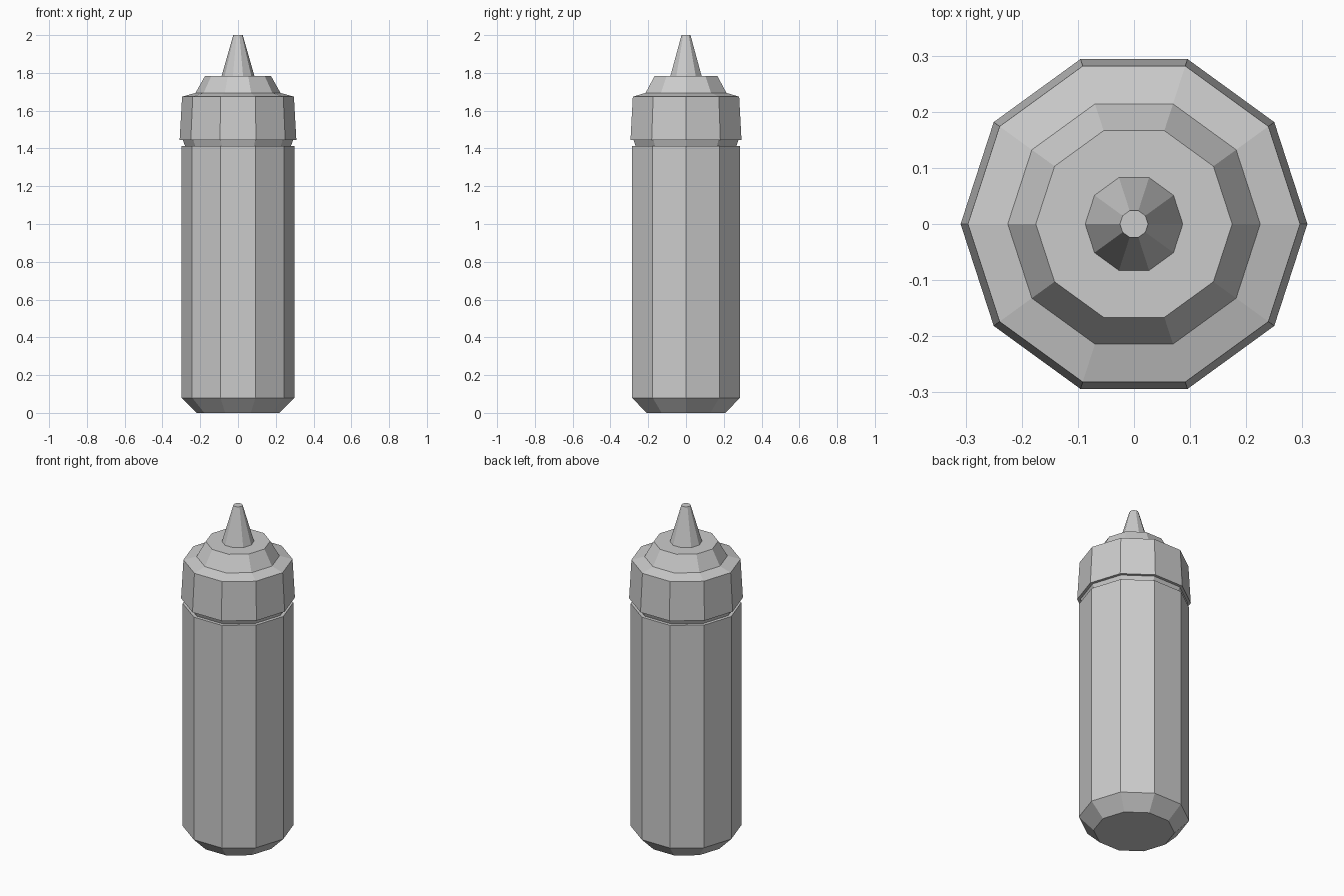
import bpy, bmesh
from math import cos, sin, tau

if "Cube" in bpy.data.objects:
    bpy.data.objects.remove(bpy.data.objects["Cube"])

SIDES = 10


def lathe(name, profile):
    """Closed faceted solid from (radius, height) rings, bottom to top."""
    bm = bmesh.new()
    rings = [[bm.verts.new((r * cos(tau * i / SIDES), r * sin(tau * i / SIDES), z))
              for i in range(SIDES)] for r, z in profile]
    for low, high in zip(rings, rings[1:]):
        for i in range(SIDES):
            j = (i + 1) % SIDES
            bm.faces.new((low[i], low[j], high[j], high[i]))
    bm.faces.new(rings[0][::-1])
    bm.faces.new(rings[-1])
    mesh = bpy.data.meshes.new(name)
    bm.to_mesh(mesh)
    bm.free()
    obj = bpy.data.objects.new(name, mesh)
    bpy.context.collection.objects.link(obj)
    return obj


# Bottle with bevelled foot and a shoulder ledge under the cap
lathe("bottle_body", [(0.22, 0), (0.30, 0.08), (0.30, 1.413), (0.28, 1.413)])

# Screw cap: flared collar, skirt, shoulder and raised top
lathe("cap", [(0.28, 1.413), (0.292, 1.444), (0.309, 1.444), (0.296, 1.674),
              (0.225, 1.694), (0.175, 1.783)])

# Tapered nozzle
lathe("nozzle", [(0.087, 1.783), (0.025, 2.0)])
